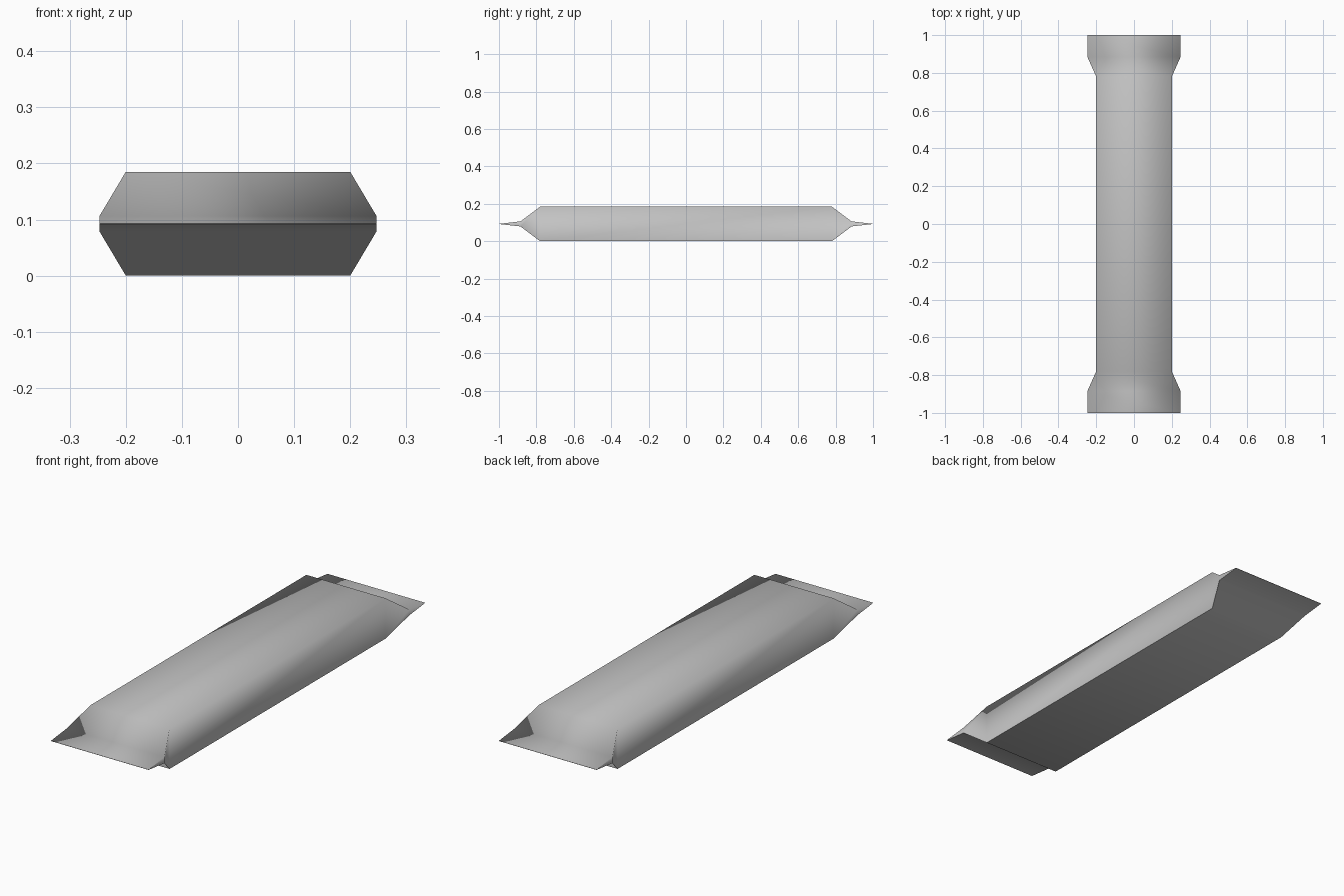
import bpy, bmesh

cube = bpy.data.objects.get("Cube")
if cube:
    bpy.data.objects.remove(cube, do_unlink=True)

# Plain grey wrapper foil
foil = bpy.data.materials.new("wrapper_grey")
foil.use_nodes = True
colour = (0.55, 0.55, 0.55, 1)
foil.diffuse_color = colour
foil.node_tree.nodes["Principled BSDF"].inputs["Base Color"].default_value = colour

# Half sections from body shoulder to crimped tip: distance, half width, half height
MID = 0.0925
half = [(0.78, 0.2, MID), (0.885, 0.247, 0.0135), (1.0, 0.247, 0.0005)]
stations = [(-y, w, h) for y, w, h in reversed(half)] + half

# Loft rectangular rings along the bar
bm = bmesh.new()
rings = [[bm.verts.new((sx * w, y, MID + sz * h))
          for sx, sz in ((-1, -1), (1, -1), (1, 1), (-1, 1))]
         for y, w, h in stations]
for a, b in zip(rings, rings[1:]):
    for i in range(4):
        j = (i + 1) % 4
        bm.faces.new((a[i], a[j], b[j], b[i]))
bm.faces.new(rings[0])
bm.faces.new(rings[-1])
bmesh.ops.recalc_face_normals(bm, faces=bm.faces)

# Soft upper surface, crisp bottom fold and crisp crimped tips
for f in bm.faces:
    f.smooth = True
for e in bm.edges:
    under = [f.normal.z < -0.1 for f in e.link_faces]
    tip = all(abs(v.co.y) > 0.99 for v in e.verts)
    e.smooth = not (tip or under[0] != under[1])

mesh = bpy.data.meshes.new("wrapped_bar")
bm.to_mesh(mesh)
bm.free()
mesh.materials.append(foil)
bar = bpy.data.objects.new("wrapped_bar", mesh)
bpy.context.collection.objects.link(bar)
